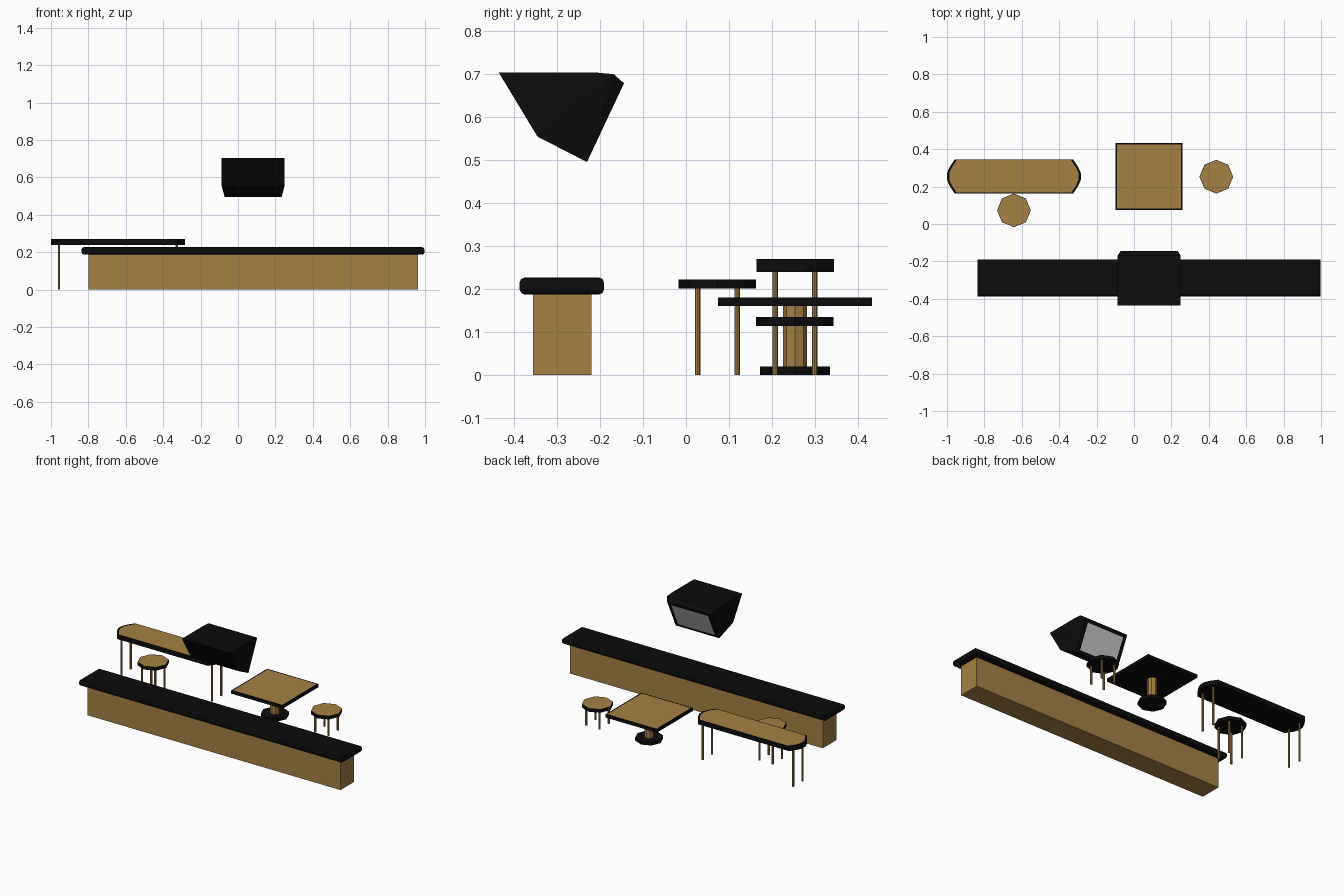
import bpy, bmesh
from math import cos, sin, pi, radians
from mathutils import Vector

if "Cube" in bpy.data.objects:
    bpy.data.objects.remove(bpy.data.objects["Cube"])


def material(name, rgb):
    m = bpy.data.materials.new(name)
    m.diffuse_color = (*rgb, 1)
    m.use_nodes = True
    m.node_tree.nodes["Principled BSDF"].inputs["Base Color"].default_value = m.diffuse_color
    return m


WOOD = material("wood", (0.38, 0.215, 0.055))
BLACK = material("black", (0.0035, 0.0035, 0.0035))


def finish(bm, name, mats):
    bmesh.ops.recalc_face_normals(bm, faces=bm.faces)
    mesh = bpy.data.meshes.new(name)
    bm.to_mesh(mesh)
    bm.free()
    for m in mats:
        mesh.materials.append(m)
    ob = bpy.data.objects.new(name, mesh)
    bpy.context.collection.objects.link(ob)
    return ob


def ngon(cx, cy, r, n=8, turn=0.0):
    return [(cx + r * cos(turn + 2 * pi * i / n), cy + r * sin(turn + 2 * pi * i / n)) for i in range(n)]


def rect(x0, x1, y0, y1):
    return [(x0, y0), (x1, y0), (x1, y1), (x0, y1)]


def slab(name, outline, z0, z1, mat, inlay=None):
    """Extruded outline; inlay = scale of a flush wooden panel in the top."""
    bm = bmesh.new()
    base = bm.faces.new([bm.verts.new((x, y, z0)) for x, y in outline])
    ext = bmesh.ops.extrude_face_region(bm, geom=[base], use_keep_orig=True)
    bmesh.ops.translate(bm, vec=(0, 0, z1 - z0),
                        verts=[g for g in ext["geom"] if isinstance(g, bmesh.types.BMVert)])
    if inlay:
        top = next(g for g in ext["geom"] if isinstance(g, bmesh.types.BMFace))
        bmesh.ops.inset_individual(bm, faces=[top], thickness=0.001)
        c = top.calc_center_bounds()
        ring = list(top.verts)
        for v, (x, y) in zip(ring, [min(outline, key=lambda p: (p[0] - v.co.x) ** 2 + (p[1] - v.co.y) ** 2)
                                    for v in ring]):
            v.co.x = c.x + (x - c.x) * inlay
            v.co.y = c.y + (y - c.y) * inlay
        top.material_index = 1
    return finish(bm, name, [mat, WOOD])


def legs(name, cx, cy, dx, dy, h):
    for i, (sx, sy) in enumerate([(-1, -1), (1, -1), (1, 1), (-1, 1)]):
        slab(f"{name}_leg_{i + 1}", ngon(cx + sx * dx, cy + sy * dy, 0.0065), 0, h, WOOD)


# Bar counter with a rounded worktop
slab("counter_body", rect(-0.80, 0.963, -0.355, -0.22), 0, 0.19, WOOD)
worktop = slab("counter_top", rect(-0.837, 0.997, -0.387, -0.19), 0.187, 0.227, BLACK)
bm = bmesh.new()
bm.from_mesh(worktop.data)
edges = [e for e in bm.edges if abs(e.verts[0].co.z - e.verts[1].co.z) < 1e-4]
bmesh.ops.bevel(bm, geom=edges, offset=0.013, segments=2, profile=0.5, affect="EDGES")
bm.to_mesh(worktop.data)
bm.free()

# Long high table with rounded ends
end = [(0.317, 0.09), (0.344, 0.05), (0.358, 0.018)]
right = [(x, -y) for x, y in end] + [(x, y) for x, y in reversed(end)]
oval = right + [(-x, -y) for x, y in right]
slab("long_table_top", [(x - 0.642, y + 0.254) for x, y in oval], 0.24, 0.27, BLACK, 0.965)
legs("long_table", -0.642, 0.253, 0.315, 0.046, 0.245)

# Square pedestal table
slab("square_table_top", rect(-0.099, 0.259, 0.074, 0.432), 0.16, 0.18, BLACK, 0.955)
slab("square_table_column", ngon(0.08, 0.253, 0.028), 0.01, 0.165, WOOD)
slab("square_table_foot", ngon(0.08, 0.253, 0.081), 0, 0.02, BLACK)

# Stools
for name, cx, cy, h in [("tall_stool", -0.642, 0.073, 0.222), ("low_stool", 0.44, 0.253, 0.135)]:
    slab(name + "_seat", ngon(cx, cy, 0.09), h - 0.021, h, BLACK, 0.97)
    legs(name, cx, cy, 0.046, 0.046, h - 0.015)

# Hanging television, tilted down towards the tables
bm = bmesh.new()
wide = [(-0.435, 0.703), (-0.345, 0.554), (-0.21, 0.703), (-0.168, 0.699)]
narrow = [(-0.23, 0.495), (-0.144, 0.678)]
cx = 0.081
for pts, half in [(wide, 0.168), (narrow, 0.152)]:
    for y, z in pts:
        for s in (-1, 1):
            bm.verts.new((cx + s * half, y, z))
bmesh.ops.convex_hull(bm, input=bm.verts)
bmesh.ops.dissolve_limit(bm, angle_limit=radians(1), verts=bm.verts, edges=bm.edges)
finish(bm, "television_case", [BLACK])

# Screen panel on the television front
bm = bmesh.new()
low, high = Vector((0, *narrow[0])), Vector((0, *narrow[1]))
out = Vector((0, high.z - low.z, low.y - high.y)).normalized() * 0.002
corners = []
for s, t in [(1, 0.1), (-1, 0.1), (-1, 0.9), (1, 0.9)]:
    corners.append(bm.verts.new(low.lerp(high, t) + out + Vector((cx + s * 0.128, 0, 0))))
f = bm.faces.new(corners)
bmesh.ops.solidify(bm, geom=[f], thickness=0.002)
finish(bm, "television_screen", [])
